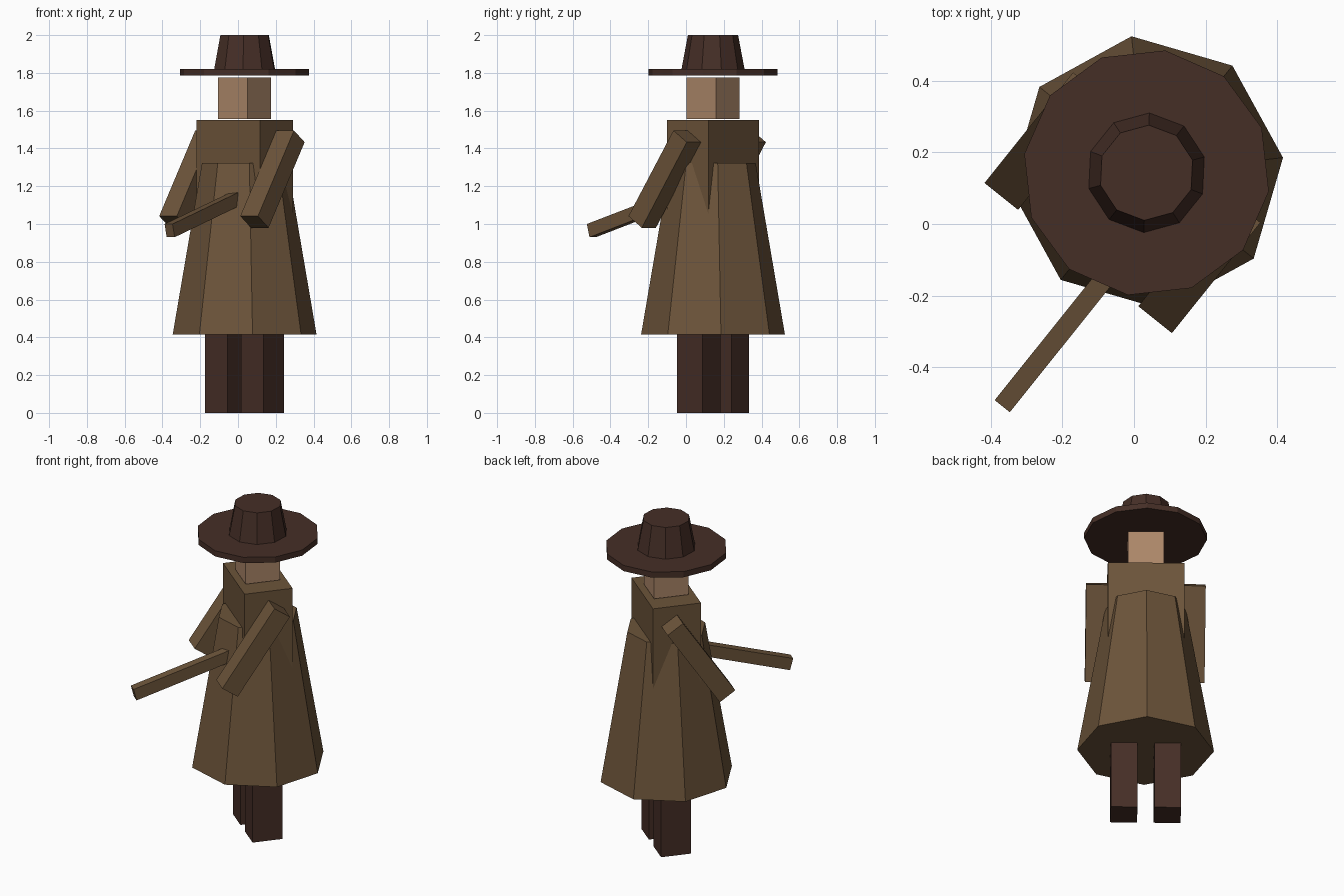
import bpy, bmesh
from math import sin, cos, pi, radians
from mathutils import Matrix

cube = bpy.data.objects.get("Cube")
if cube:
    bpy.data.objects.remove(cube, do_unlink=True)

# The whole figure is turned about z and stands a little off centre
PLACE = Matrix.Translation((0.035, 0.143, 0)) @ Matrix.Rotation(radians(-38.7), 4, 'Z')


def material(name, rgb):
    linear = [((c / 255 + 0.055) / 1.055) ** 2.4 for c in rgb] + [1.0]
    mat = bpy.data.materials.new(name)
    mat.use_nodes = True
    mat.diffuse_color = linear
    mat.node_tree.nodes["Principled BSDF"].inputs["Base Color"].default_value = linear
    return mat


COAT = material("coat brown", (108, 84, 58))
DARK = material("dark brown", (69, 46, 38))
SKIN = material("skin tan", (172, 135, 105))


def loft(name, lower, upper, mat):
    """Closed solid between two matching rings of points."""
    bm = bmesh.new()
    a = [bm.verts.new(p) for p in lower]
    b = [bm.verts.new(p) for p in upper]
    n = len(a)
    bm.faces.new(a[::-1])
    bm.faces.new(b)
    for i in range(n):
        j = (i + 1) % n
        bm.faces.new((a[i], a[j], b[j], b[i]))
    bmesh.ops.recalc_face_normals(bm, faces=bm.faces[:])
    bm.transform(PLACE)
    mesh = bpy.data.meshes.new(name)
    bm.to_mesh(mesh)
    bm.free()
    mesh.materials.append(mat)
    obj = bpy.data.objects.new(name, mesh)
    bpy.context.collection.objects.link(obj)
    return obj


def frustum(name, sides, r0, r1, z0, z1, mat):
    def ring(r, z):
        turns = [pi / 2 + 2 * pi * i / sides for i in range(sides)]
        return [(r * cos(t), r * sin(t), z) for t in turns]
    return loft(name, ring(r0, z0), ring(r1, z1), mat)


def side_extrusion(name, profile, x0, x1, mat):
    """Extrude a (y, z) profile across x."""
    return loft(name, [(x0, y, z) for y, z in profile],
                [(x1, y, z) for y, z in profile], mat)


def block(name, x, width, depth, z0, z1, mat):
    h = depth / 2
    return side_extrusion(name, [(-h, z0), (h, z0), (h, z1), (-h, z1)],
                          x - width / 2, x + width / 2, mat)


# Body
block("torso", 0, 0.43, 0.28, 0.85, 1.55, COAT)
frustum("coat_skirt", 8, 0.383, 0.227, 0.415, 1.323, COAT)
block("head", 0, 0.2, 0.2, 1.555, 1.775, SKIN)

# Hat
frustum("hat_brim", 12, 0.345, 0.345, 1.785, 1.82, DARK)
frustum("hat_crown", 10, 0.167, 0.133, 1.82, 2.0, DARK)

# Legs and forward-slanting arms
arm_profile = [(0, 1.495), (0.09, 1.433), (-0.215, 0.98), (-0.305, 1.042)]
for side, s in (("left", 1), ("right", -1)):
    block(side + "_leg", s * 0.122, 0.15, 0.175, 0, 0.43, DARK)
    side_extrusion(side + "_arm", arm_profile, s * 0.215, s * 0.335, COAT)

# Rod held out in front of the coat, sloping down to its tip
rod_profile = [(-0.76, 1.0), (-0.742, 0.93), (-0.08, 1.13), (-0.1, 1.198)]
side_extrusion("rod", rod_profile, 0.066, 0.12, COAT)
